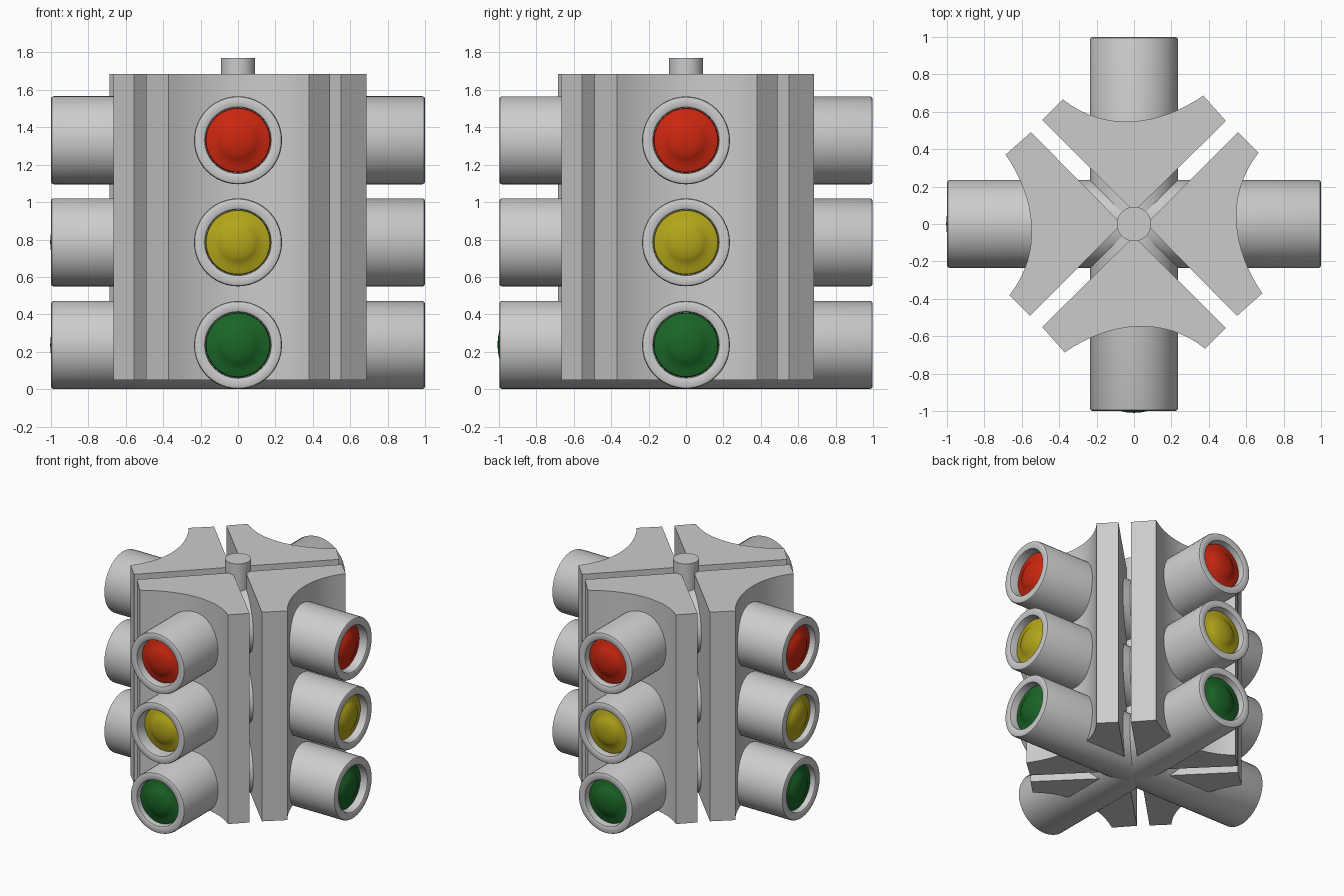
import bpy, bmesh, math
from mathutils import Matrix, Vector

if "Cube" in bpy.data.objects:
    bpy.data.objects.remove(bpy.data.objects["Cube"])

SEG = 48


def finish(name, bm, material=None, angle=35):
    bmesh.ops.recalc_face_normals(bm, faces=bm.faces)
    mesh = bpy.data.meshes.new(name)
    bm.to_mesh(mesh)
    bm.free()
    obj = bpy.data.objects.new(name, mesh)
    bpy.context.collection.objects.link(obj)
    if material:
        mesh.materials.append(material)
    bpy.ops.object.select_all(action='DESELECT')
    obj.select_set(True)
    bpy.context.view_layer.objects.active = obj
    bpy.ops.object.shade_smooth_by_angle(angle=math.radians(angle))
    return obj


def lathe(name, profile, z, turn, material=None):
    """Spin (radius, y) points about the y axis, then turn to face one street."""
    bm = bmesh.new()
    verts = [bm.verts.new((r, y, 0)) for r, y in profile]
    edges = [bm.edges.new(pair) for pair in zip(verts, verts[1:])]
    bmesh.ops.spin(bm, geom=verts + edges, cent=(0, 0, 0), axis=(0, 1, 0),
                   angle=2 * math.pi, steps=SEG, use_duplicate=False)
    bmesh.ops.remove_doubles(bm, verts=bm.verts, dist=1e-5)
    bm.transform(turn @ Matrix.Translation((0, 0, z)))
    return finish(name, bm, material)


def curve_points(p, a, b, q, steps=16):
    """Cubic curve for the hollowed outer face of a housing."""
    out = []
    for i in range(steps + 1):
        t = i / steps
        u = 1 - t
        out.append(Vector(p) * u**3 + Vector(a) * 3 * u * u * t
                   + Vector(b) * 3 * u * t * t + Vector(q) * t**3)
    return out


def housing(name, turn):
    """Wedge-shaped housing with a concave front, extruded upwards."""
    outline = [Vector((0, -0.065)), Vector((-0.49, -0.55))]
    outline += curve_points((-0.37, -0.685), (-0.13, -0.52), (0.16, -0.49), (0.38, -0.665))
    outline.append(Vector((0.49, -0.555)))
    bm = bmesh.new()
    face = bm.faces.new([bm.verts.new((p.x, p.y, 0.05)) for p in outline])
    geom = bmesh.ops.extrude_face_region(bm, geom=[face])['geom']
    top = [v for v in geom if isinstance(v, bmesh.types.BMVert)]
    bmesh.ops.translate(bm, verts=top, vec=(0, 0, 1.635))
    bm.transform(turn)
    finish(name, bm, angle=25)


# Lamp colours
lamps = []
for label, colour, z in (("green", (0.01, 0.13, 0.02, 1), 0.237),
                         ("yellow", (0.45, 0.38, 0.01, 1), 0.785),
                         ("red", (0.60, 0.02, 0.005, 1), 1.33)):
    mat = bpy.data.materials.new(label + "_glass")
    mat.diffuse_color = colour
    mat.use_nodes = True
    mat.node_tree.nodes["Principled BSDF"].inputs["Base Color"].default_value = mat.diffuse_color
    lamps.append((label, mat, z))

# How far each lens sits behind its rim: green, yellow, red
sides = {"front": (0.04, 0.09, 0.06), "right": (0.06, 0.06, 0.07),
         "back": (0.05, 0.05, 0.05), "left": (0.045, 0.045, 0.05)}

# Four identical sides around the pole
for i, (side, recesses) in enumerate(sides.items()):
    turn = Matrix.Rotation(i * math.pi / 2, 4, 'Z')
    housing(side + "_housing", turn)
    for (label, mat, z), depth in zip(lamps, recesses):
        # Hood tube with a softened rim
        lathe(f"{side}_{label}_hood",
              [(0.235, 0), (0.235, -0.985), (0.231, -0.994), (0.222, -0.998),
               (0.184, -0.998), (0.178, -0.994), (0.175, -0.985), (0.175, -0.86),
               (0, -0.86)], z, turn)
        # Lens with a raised centre
        y = -1 + depth
        lathe(f"{side}_{label}_lens",
              [(0.174, y + 0.02), (0.170, y), (0.145, y - 0.008), (0.115, y - 0.014),
               (0.100, y - 0.026), (0.075, y - 0.038), (0.04, y - 0.045),
               (0, y - 0.048)], z, turn, mat)

# Central hanging pole
bm = bmesh.new()
bmesh.ops.create_cone(bm, cap_ends=True, segments=32, radius1=0.092, radius2=0.092, depth=1.70,
                      matrix=Matrix.Translation((0, 0, 0.92)))
finish("central_pole", bm)
